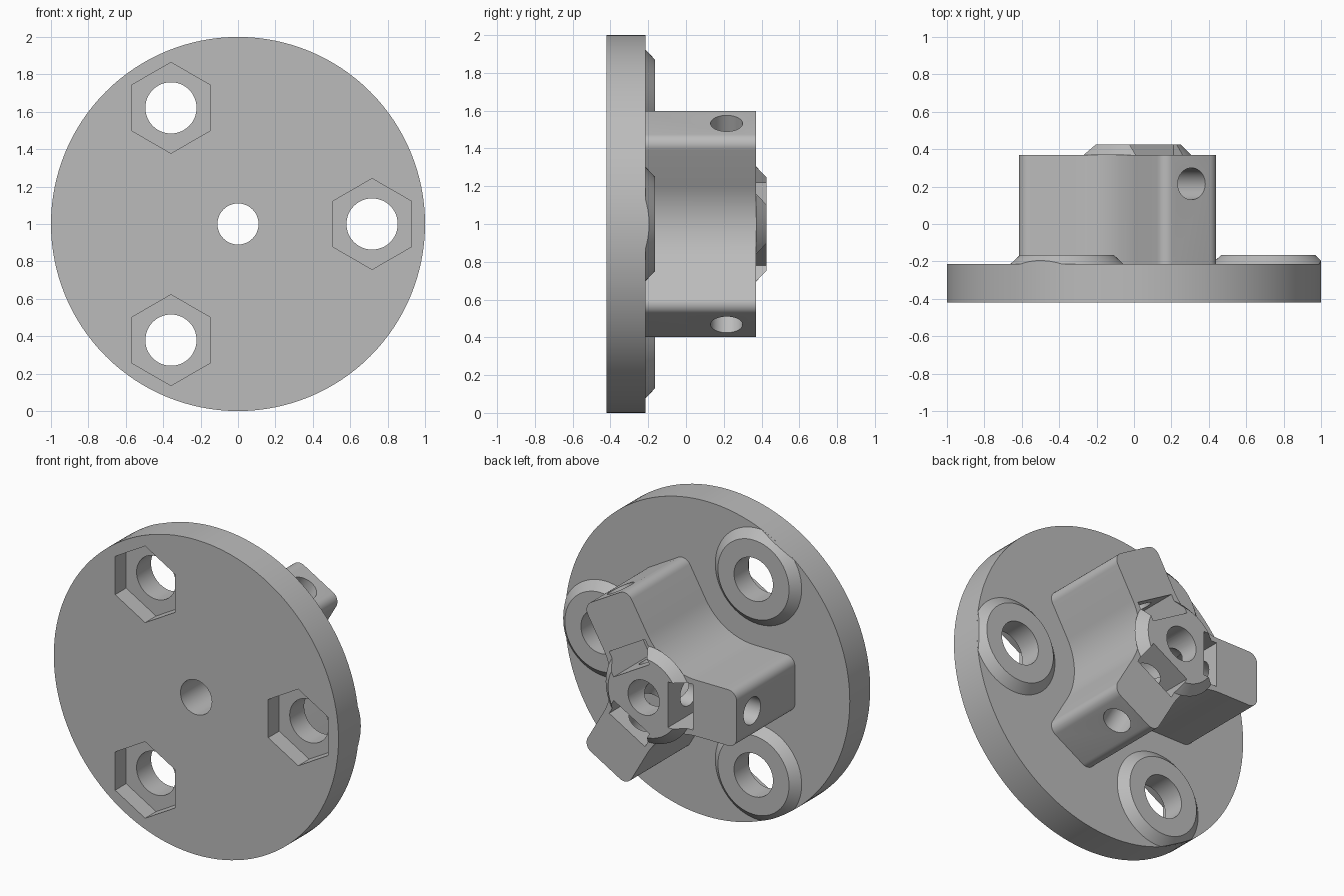
import bpy, bmesh
from math import sin, cos, pi, radians
from mathutils import Matrix

if "Cube" in bpy.data.objects:
    bpy.data.objects.remove(bpy.data.objects["Cube"], do_unlink=True)

grey = bpy.data.materials.new("plain grey")
grey.use_nodes = True
GREY = (0.5, 0.5, 0.5, 1)
grey.diffuse_color = GREY
grey.node_tree.nodes["Principled BSDF"].inputs["Base Color"].default_value = GREY

AXIS_Z = 1.0                                    # height of the disc axis
BOLT_ANGLES = [radians(a) for a in (0, 120, 240)]
ARM_ANGLES = [radians(a) for a in (60, 180, 300)]
BACK, HUB_END, CAP_END = -0.215, 0.37, 0.425    # y levels


def arc(cx, cz, r, start, end, n):
    """Points of an arc, both ends included."""
    steps = [start + (end - start) * i / n for i in range(n + 1)]
    return [(cx + r * cos(t), cz + r * sin(t)) for t in steps]


def circle(r, n=64, cx=0, cz=0, turn=0):
    return arc(cx, cz, r, turn, turn + 2 * pi, n)[:-1]


def loft(name, near, near_y, far, far_y, matrix=None):
    """Solid between two outlines of equal length, running along y."""
    bm = bmesh.new()
    a = [bm.verts.new((x, near_y, z)) for x, z in near]
    b = [bm.verts.new((x, far_y, z)) for x, z in far]
    bm.faces.new(a)
    bm.faces.new(b[::-1])
    for i in range(len(a)):
        j = (i + 1) % len(a)
        bm.faces.new((a[i], b[i], b[j], a[j]))
    bmesh.ops.recalc_face_normals(bm, faces=bm.faces)
    mesh = bpy.data.meshes.new(name)
    bm.to_mesh(mesh)
    bm.free()
    mesh.transform(matrix or Matrix.Translation((0, 0, AXIS_Z)))
    mesh.materials.append(grey)
    obj = bpy.data.objects.new(name, mesh)
    bpy.context.collection.objects.link(obj)
    return obj


def prism(name, outline, y0, y1, matrix=None):
    return loft(name, outline, y0, outline, y1, matrix)


def combine(target, other, operation):
    """Apply a boolean and discard the helper."""
    mod = target.modifiers.new("combine", 'BOOLEAN')
    mod.operation, mod.solver, mod.object = operation, 'EXACT', other
    bpy.context.view_layer.objects.active = target
    bpy.ops.object.modifier_apply(modifier=mod.name)
    bpy.data.objects.remove(other, do_unlink=True)


def polar(u, v, a):
    """Point u along and v across the direction a."""
    return (u * cos(a) - v * sin(a), u * sin(a) + v * cos(a))


# Mounting disc
body = prism("flanged_hub", circle(1, 128), -0.42, BACK)

# Bolt bosses, trimmed at the rim of the disc
for a in BOLT_ANGLES:
    x, z = polar(0.717, 0, a)
    boss = loft("boss", circle(0.325, 64, x, z), BACK - 0.02,
                circle(0.25, 64, x, z), -0.165)
    combine(boss, prism("trim", circle(0.9995, 128), -0.4, 0), 'INTERSECT')
    combine(body, boss, 'UNION')

# Three-armed hub with rounded tips and broad valleys
REACH, HALF, TIP_R, VALLEY_R = 0.615, 0.178, 0.06, 0.4
valley_d = (HALF + VALLEY_R) / sin(pi / 3)
outline = []
for a in ARM_ANGLES:
    for side in (-1, 1):
        cx, cz = polar(REACH - TIP_R, side * (HALF - TIP_R), a)
        start = a - pi / 2 if side < 0 else a
        outline += arc(cx, cz, TIP_R, start, start + pi / 2, 8)
    cx, cz = polar(valley_d, 0, a + pi / 3)
    outline += arc(cx, cz, VALLEY_R, a + 1.5 * pi, a + 7 * pi / 6, 16)
combine(body, prism("hub", outline, BACK - 0.03, HUB_END), 'UNION')

# Chamfered cap
combine(body, loft("cap", circle(0.305), HUB_END, circle(0.25), CAP_END), 'UNION')

# Central bore
combine(body, prism("bore", circle(0.11, 48), -1, 1), 'DIFFERENCE')

# Bolt holes and hexagonal nut recesses in the front
for a in BOLT_ANGLES:
    x, z = polar(0.717, 0, a)
    combine(body, prism("hole", circle(0.137, 48, x, z), -1, 0), 'DIFFERENCE')
    combine(body, prism("recess", circle(0.243, 6, x, z, pi / 2), -1, -0.31), 'DIFFERENCE')

# Set-screw holes along the arms and nut slots through the cap
for a in ARM_ANGLES:
    along = (Matrix.Translation((0, 0.215, AXIS_Z)) @ Matrix.Rotation(-a, 4, 'Y')
             @ Matrix.Rotation(-pi / 2, 4, 'Z'))
    combine(body, prism("screw_hole", circle(0.085, 40), 0, 0.9, along), 'DIFFERENCE')
    slot = [polar(u, v, a) for u, v in
            ((0.17, -0.145), (0.31, -0.145), (0.31, 0.145), (0.17, 0.145))]
    combine(body, prism("nut_slot", slot, 0.06, 0.6), 'DIFFERENCE')

# Smooth round walls, crisp edges
bpy.ops.object.select_all(action='DESELECT')
body.select_set(True)
bpy.context.view_layer.objects.active = body
bpy.ops.object.shade_smooth_by_angle(angle=radians(25))
